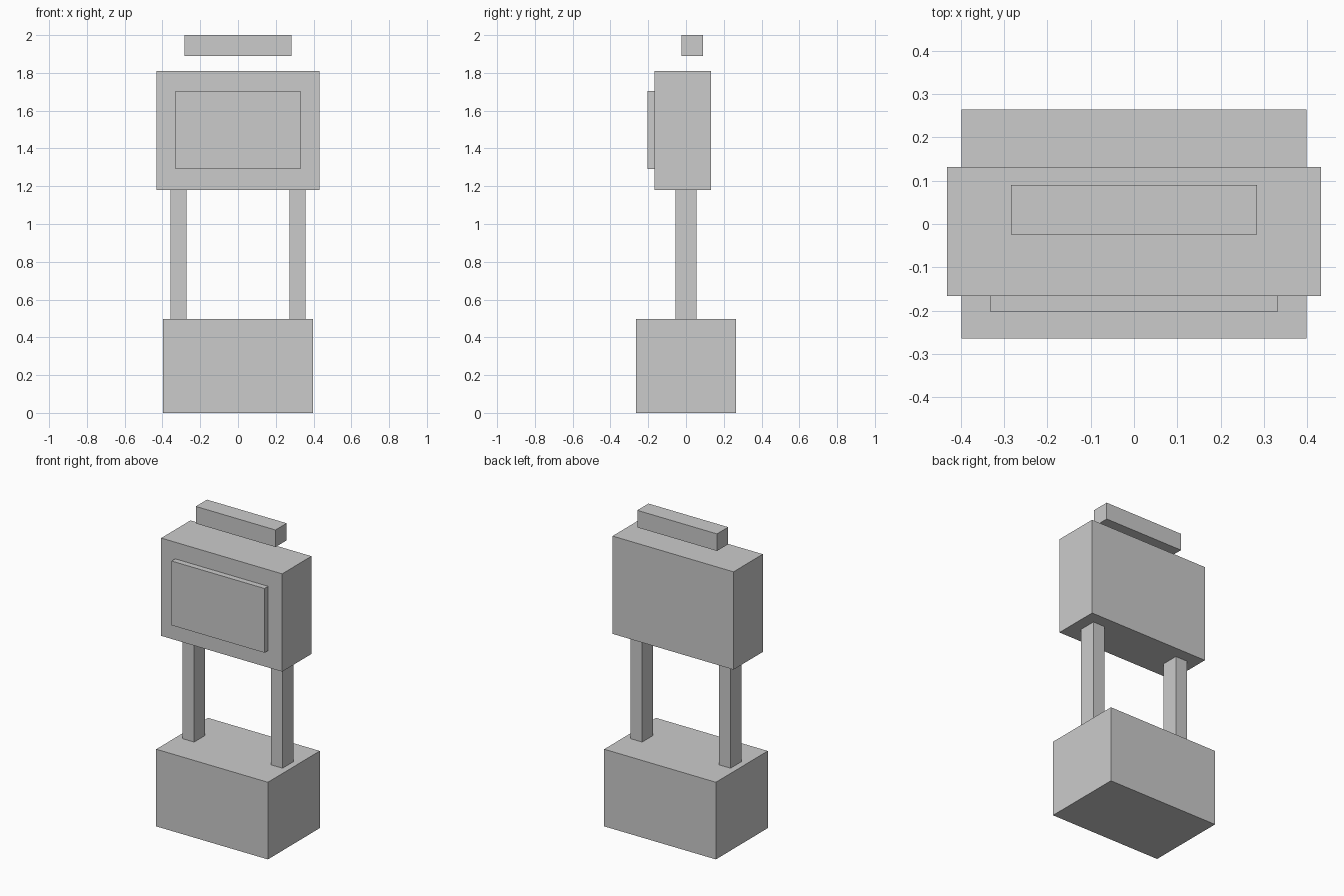
import bpy

if "Cube" in bpy.data.objects:
    bpy.data.objects.remove(bpy.data.objects["Cube"])


def box(name, x, y, z):
    """Box spanning the (min, max) ranges on each axis."""
    ranges = (x, y, z)
    bpy.ops.mesh.primitive_cube_add(size=1, location=[(a + b) / 2 for a, b in ranges])
    obj = bpy.context.object
    obj.name = name
    obj.scale = [b - a for a, b in ranges]
    bpy.ops.object.transform_apply(location=False, rotation=False, scale=True)
    return obj


# Base block on the ground
box("base", (-0.398, 0.398), (-0.264, 0.264), (0, 0.497))

# Pair of posts carrying the cabinet
for side, name in ((-1, "left_post"), (1, "right_post")):
    box(name, sorted((side * 0.273, side * 0.357)), (-0.056, 0.056), (0.497, 1.181))

# Cabinet with a raised panel on its front
box("cabinet", (-0.431, 0.431), (-0.166, 0.132), (1.181, 1.811))
box("front_panel", (-0.331, 0.331), (-0.203, -0.166), (1.29, 1.704))

# Bar floating above the cabinet
box("top_bar", (-0.284, 0.284), (-0.024, 0.09), (1.89, 2.0))
